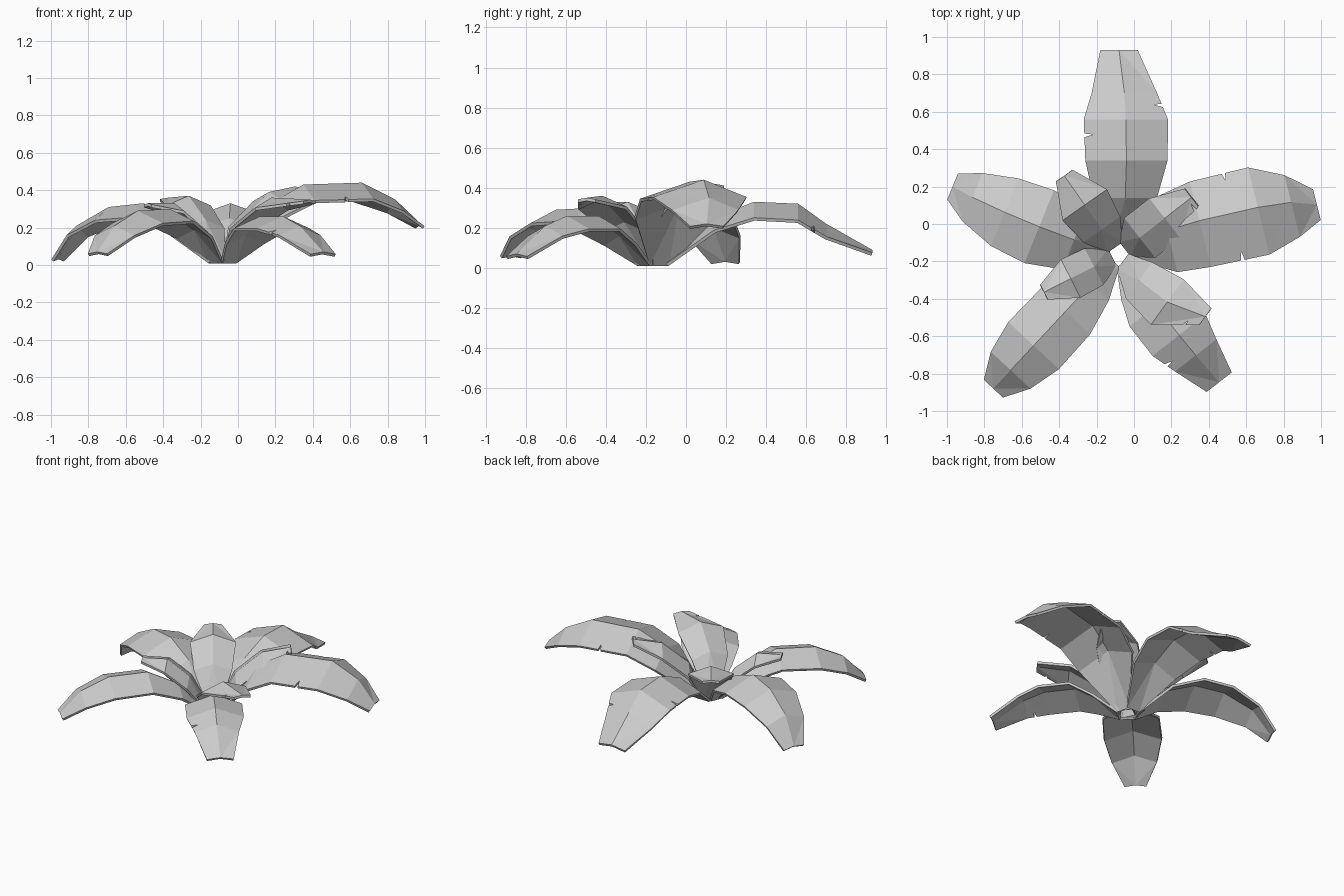
import bpy, bmesh
from math import radians, sin, pi
from mathutils import Matrix, Vector

if "Cube" in bpy.data.objects:
    bpy.data.objects.remove(bpy.data.objects["Cube"])

CROWN = Vector((-0.08, -0.16, 0))   # point all leaves grow from


def width_at(st, r):
    for a, b in zip(st, st[1:]):
        if a[0] <= r <= b[0]:
            return a[2] + (b[2] - a[2]) * (r - a[0]) / (b[0] - a[0])
    return st[-1][2]


def tear_cutter(name, r, y, side, mat):
    # slim vertical wedge that nicks the leaf edge
    bm = bmesh.new()
    outer, inner = y + side * 0.05, y - side * 0.045
    tri = [bm.verts.new((r - 0.02, outer, -0.3)),
           bm.verts.new((r + 0.02, outer, -0.3)),
           bm.verts.new((r + 0.008, inner, -0.3))]
    f = bm.faces.new(tri)
    ext = bmesh.ops.extrude_face_region(bm, geom=[f])
    bmesh.ops.translate(bm, vec=(0, 0, 1.2),
                        verts=[v for v in ext["geom"] if isinstance(v, bmesh.types.BMVert)])
    bmesh.ops.recalc_face_normals(bm, faces=bm.faces)
    bm.transform(mat)
    me = bpy.data.meshes.new(name)
    bm.to_mesh(me)
    bm.free()
    ob = bpy.data.objects.new(name, me)
    bpy.context.collection.objects.link(ob)
    ob.hide_render = True
    ob.hide_viewport = True
    return ob


def leaf(name, angle, stations, bend=0.0, ridge=0.0, fold=0.36, tears=()):
    """stations: (distance from crown, ridge height, half width)
    bend: sideways bow of the leaf, ridge: sideways shift of the midrib"""
    mat = Matrix.Translation(CROWN) @ Matrix.Rotation(radians(angle), 4, 'Z')
    length = stations[-1][0]

    def side_shift(r):
        return bend * sin(pi * min(1, r / length)) ** 0.7 if r < length else 0.0

    bm = bmesh.new()
    rows = []
    last = len(stations) - 1
    for i, (r, z, w) in enumerate(stations):
        drop = 0 if i == 0 else fold * w
        if i == last:
            drop *= 0.4
        rib = ridge if 0 < i < last else 0
        c = side_shift(r)
        rows.append([bm.verts.new((r, c + s * w + (rib if s == 0 else 0), z - abs(s) * drop))
                     for s in (-1, 0, 1)])
    for a, b in zip(rows, rows[1:]):
        # faceted halves, mirrored about the ridge
        bm.faces.new((a[0], b[0], b[1]))
        bm.faces.new((a[0], b[1], a[1]))
        bm.faces.new((a[1], b[1], a[2]))
        bm.faces.new((b[1], b[2], a[2]))
    bm.transform(mat)
    bm.normal_update()
    me = bpy.data.meshes.new(name)
    bm.to_mesh(me)
    bm.free()
    ob = bpy.data.objects.new(name, me)
    bpy.context.collection.objects.link(ob)
    sol = ob.modifiers.new("thickness", 'SOLIDIFY')
    sol.thickness = 0.016
    sol.offset = -1
    for k, (r, side) in enumerate(tears):
        y = side_shift(r) + side * width_at(stations, r)
        mod = ob.modifiers.new("tear", 'BOOLEAN')
        mod.operation = 'DIFFERENCE'
        mod.solver = 'EXACT'
        mod.object = tear_cutter(f"{name}_tear_cutter_{k}", r, y, side, mat)
    return ob


# Large outer leaves
leaf("back_leaf", 90,
     [(.06, .02, .05), (.30, .25, .17), (.50, .33, .22), (.72, .32, .225), (.86, .22, .175), (1.09, .09, .10)],
     bend=-.04, tears=[(.63, 1), (.79, -1)])
leaf("right_leaf", 14,
     [(.05, .02, .05), (.28, .33, .21), (.46, .43, .235), (.78, .44, .24), (.96, .35, .17), (1.09, .22, .085)],
     bend=.05, ridge=.02, tears=[(.64, 1), (.63, -1)])
leaf("left_leaf", 158,
     [(.05, .02, .05), (.25, .25, .17), (.45, .33, .21), (.65, .31, .195), (.84, .21, .14), (.96, .04, .075)],
     bend=.025)
leaf("front_left_leaf", 227,
     [(.05, .02, .05), (.22, .20, .13), (.42, .30, .18), (.67, .29, .185), (.85, .21, .145), (.985, .07, .07)])
leaf("front_right_leaf", -52,
     [(.05, .02, .05), (.20, .17, .13), (.34, .26, .18), (.54, .26, .18), (.68, .21, .14), (.87, .07, .085)],
     bend=-.015, tears=[(.62, -1)])

# Small inner leaves
leaf("inner_back_leaf", 125,
     [(.04, .02, .05), (.16, .24, .12), (.32, .37, .145), (.51, .36, .055)])
leaf("inner_right_leaf", 38,
     [(.04, .02, .05), (.14, .25, .135), (.31, .39, .135), (.49, .42, .06)], tears=[(.46, -1)])
leaf("inner_left_leaf", 207,
     [(.04, .02, .05), (.15, .22, .11), (.29, .33, .115), (.45, .33, .045)])
leaf("inner_front_leaf", -36,
     [(.04, .02, .05), (.17, .24, .12), (.36, .36, .15), (.57, .35, .055)],
     bend=-.06, tears=[(.5, -1)])
